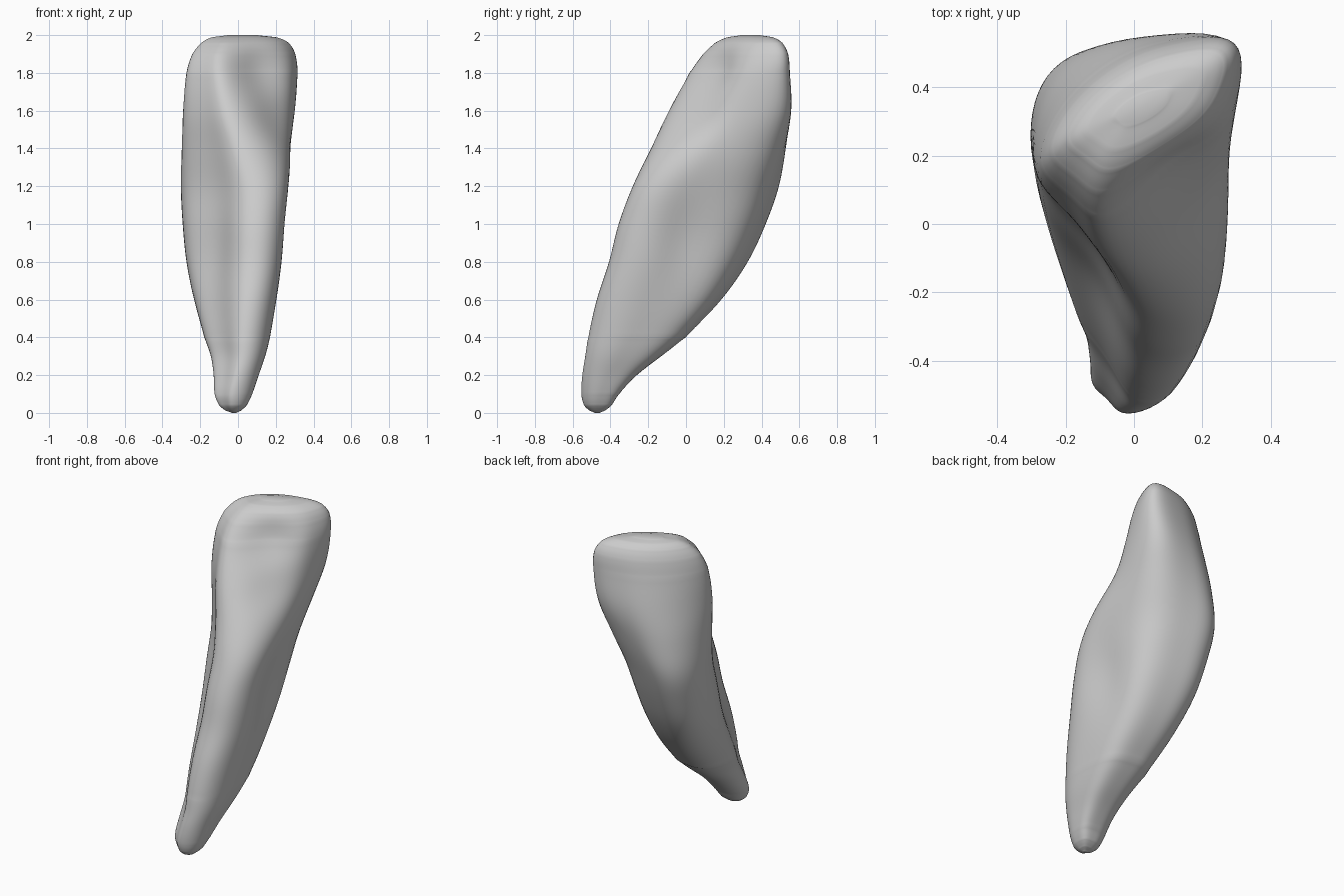
import bpy, bmesh, math
from mathutils import Vector

cube = bpy.data.objects.get("Cube")
if cube:
    bpy.data.objects.remove(cube, do_unlink=True)

SIDES, STEPS = 64, 8
SKEW = .15  # fuller back left corner, flatter front right corner

# Cross-sections: height, x min, x max, y min, y max, twist
SECTIONS = [
    (0.0, -.03, -.01, -.48, -.46, 0),
    (.012, -.065, .015, -.51, -.43, 0),
    (.04, -.1, .045, -.54, -.395, 0),
    (.1, -.125, .075, -.555, -.355, 0),
    (.2, -.13, .11, -.55, -.26, -.1),
    (.3, -.145, .145, -.535, -.13, -.2),
    (.4, -.18, .17, -.52, -.005, -.25),
    (.6, -.235, .205, -.475, .19, -.35),
    (.8, -.275, .235, -.41, .33, -.42),
    (1, -.295, .255, -.36, .425, -.43),
    (1.2, -.305, .275, -.285, .495, -.4),
    (1.4, -.3, .285, -.19, .53, -.15),
    (1.6, -.295, .295, -.1, .55, .18),
    (1.8, -.28, .3, 0, .535, .4),
    (1.9, -.25, .285, .075, .525, .5),
    (1.96, -.2, .25, .145, .495, .55),
    (1.988, -.145, .19, .21, .45, .6),
    (2, -.05, .09, .29, .38, .6),
]

# Soft hollows: centre, radii, push
HOLLOWS = [
    ((.12, .12, 1.78), (.16, .2, .16), (-.03, .09, 0)),
    ((.22, .02, 1.55), (.15, .2, .15), (-.03, .04, 0)),
    ((-.15, -.2, .95), (.1, .15, .35), (.015, .01, 0)),
    ((.24, .0, .9), (.2, .12, .25), (-.035, 0, 0)),
]


def spline(a, b, c, d, t):
    """Smooth blend from b to c, spaced by section height."""
    h = c[0] - b[0]
    out = [b[0] + h * t]
    for i in range(1, len(b)):
        m0 = (c[i] - a[i]) / max(c[0] - a[0], .001) * h
        m1 = (d[i] - b[i]) / max(d[0] - b[0], .001) * h
        s = t * t * (3 - 2 * t)
        out.append(b[i] * (1 - s) + c[i] * s
                   + m0 * t * (1 - t) ** 2 - m1 * t * t * (1 - t))
    return out


def add_ring(bm, section):
    z, x0, x1, y0, y1, twist = section
    phase = math.asin(max(-.95, min(.95, twist)))
    ring = []
    for k in range(SIDES):
        a = math.tau * k / SIDES
        skew = SKEW * max(0, math.sin(2 * a)) ** 2
        u = math.cos(a - phase / 2) + skew
        v = math.sin(a + phase / 2) + skew
        p = Vector(((x0 + x1) / 2 + (x1 - x0) / 2 * u,
                    (y0 + y1) / 2 + (y1 - y0) / 2 * v, z))
        offset = Vector()
        for centre, radii, push in HOLLOWS:
            d = sum(((p[i] - centre[i]) / radii[i]) ** 2 for i in range(3))
            offset += Vector(push) * math.exp(-d)
        ring.append(bm.verts.new(p + offset))
    return ring


# Loft the tooth from root tip to biting edge
bm = bmesh.new()
rings = []
last = len(SECTIONS) - 1
for i in range(last):
    group = [SECTIONS[max(0, min(last, i + j))] for j in (-1, 0, 1, 2)]
    for s in range(STEPS):
        rings.append(add_ring(bm, spline(*group, s / STEPS)))
rings.append(add_ring(bm, SECTIONS[last]))
for low, high in zip(rings, rings[1:]):
    for k in range(SIDES):
        n = (k + 1) % SIDES
        bm.faces.new((low[k], low[n], high[n], high[k]))
bm.faces.new(rings[0][::-1])
bm.faces.new(rings[-1])
for _ in range(6):
    bmesh.ops.smooth_vert(bm, verts=bm.verts[:], factor=.5,
                          use_axis_x=True, use_axis_y=True, use_axis_z=False)
bmesh.ops.recalc_face_normals(bm, faces=bm.faces[:])
mesh = bpy.data.meshes.new("tooth")
bm.to_mesh(mesh)
bm.free()
tooth = bpy.data.objects.new("tooth", mesh)
bpy.context.collection.objects.link(tooth)
mesh.polygons.foreach_set("use_smooth", [True] * len(mesh.polygons))

# Plain grey surface
grey = bpy.data.materials.new("light_grey")
grey.use_nodes = True
colour = (.6, .6, .6, 1)
grey.diffuse_color = colour
grey.node_tree.nodes["Principled BSDF"].inputs["Base Color"].default_value = colour
mesh.materials.append(grey)
